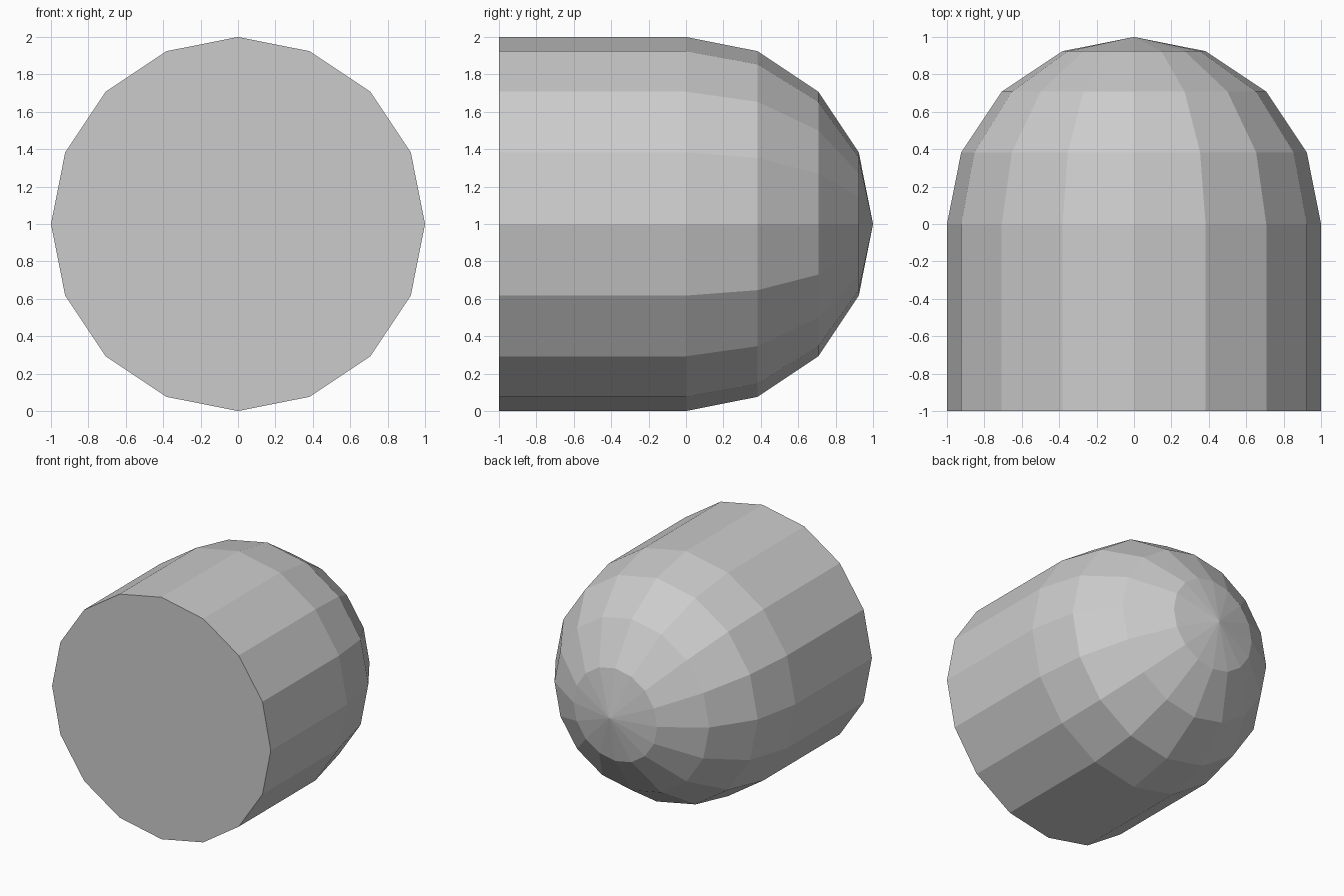
import bpy, bmesh
from math import sin, cos, pi

if "Cube" in bpy.data.objects:
    bpy.data.objects.remove(bpy.data.objects["Cube"])

SIDES = 16
STEPS = 4  # rings from the rim of the dome to its tip

bm = bmesh.new()

def ring(y, r):
    return [bm.verts.new((r * cos(2 * pi * i / SIDES), y, 1 + r * sin(2 * pi * i / SIDES)))
            for i in range(SIDES)]

# Straight barrel, then quarter-circle dome profile
profile = [(-1, 1)] + [(sin(a), cos(a)) for a in (k * pi / 2 / STEPS for k in range(STEPS))]
rings = [ring(y, r) for y, r in profile]
tip = bm.verts.new((0, 1, 1))

# Flat front cap, side bands and tip fan
bm.faces.new(rings[0])
for a, b in zip(rings, rings[1:]):
    for i in range(SIDES):
        j = (i + 1) % SIDES
        bm.faces.new((a[i], a[j], b[j], b[i]))
for i in range(SIDES):
    bm.faces.new((rings[-1][i], rings[-1][(i + 1) % SIDES], tip))

bmesh.ops.recalc_face_normals(bm, faces=bm.faces)
mesh = bpy.data.meshes.new("domed_cylinder")
bm.to_mesh(mesh)
bm.free()
bpy.context.collection.objects.link(bpy.data.objects.new("domed_cylinder", mesh))
